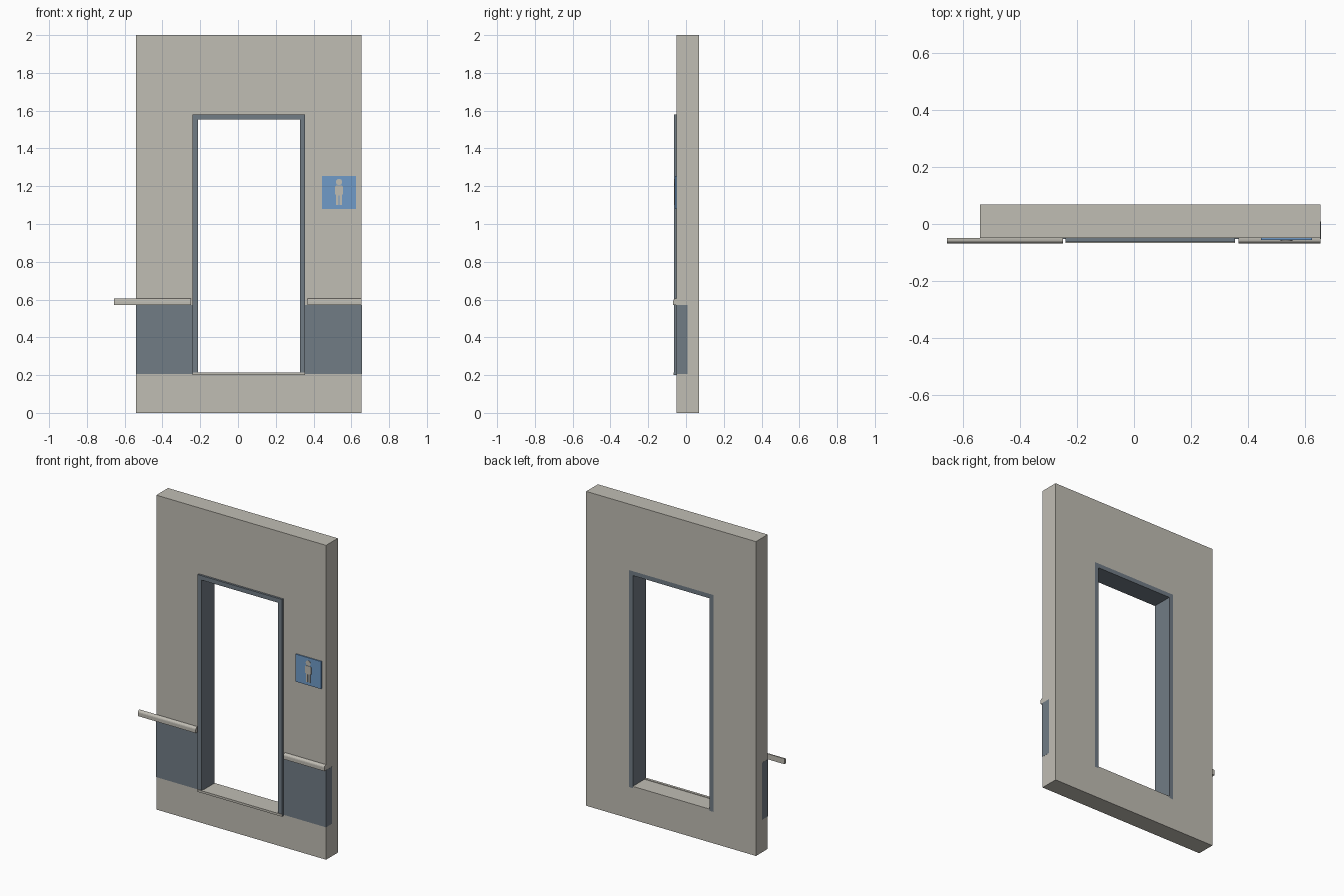
import bpy, bmesh, math

cube = bpy.data.objects.get("Cube")
if cube:
    bpy.data.objects.remove(cube, do_unlink=True)


def material(name, rgb):
    m = bpy.data.materials.new(name)
    m.use_nodes = True
    m.diffuse_color = (*rgb, 1)
    m.node_tree.nodes["Principled BSDF"].inputs["Base Color"].default_value = (*rgb, 1)
    return m


STONE = material("warm grey", (0.53, 0.51, 0.455))
STEEL = material("slate grey", (0.165, 0.2, 0.235))
BLUE = material("sign blue", (0.16, 0.33, 0.58))


def finish(name, bm, mat):
    bmesh.ops.recalc_face_normals(bm, faces=bm.faces)
    mesh = bpy.data.meshes.new(name)
    bm.to_mesh(mesh)
    bm.free()
    mesh.materials.append(mat)
    ob = bpy.data.objects.new(name, mesh)
    bpy.context.collection.objects.link(ob)
    return ob


def extrude(name, points, axis, a, b, mat):
    """Extrude a closed outline along axis 0 (outline in y,z) or 1 (outline in x,z)."""
    bm = bmesh.new()
    ends = []
    for d in (a, b):
        ends.append([bm.verts.new((d, u, v) if axis == 0 else (u, d, v)) for u, v in points])
        bm.faces.new(ends[-1])
    for i in range(len(points)):
        j = (i + 1) % len(points)
        bm.faces.new((ends[0][i], ends[0][j], ends[1][j], ends[1][i]))
    return finish(name, bm, mat)


def rect(x0, x1, z0, z1):
    return [(x0, z0), (x1, z0), (x1, z1), (x0, z1)]


def box(name, x0, x1, y0, y1, z0, z1, mat):
    return extrude(name, rect(x0, x1, z0, z1), 1, y0, y1, mat)


# Main dimensions
LEFT, RIGHT = -0.54, 0.655
FRONT, BACK = -0.05, 0.068
DOOR_L, DOOR_R, SILL, HEAD = -0.24, 0.355, 0.2, 1.58
JAMB = 0.028

# Wall with a doorway: outer and inner outlines joined into a ring
bm = bmesh.new()
loops = []
for y in (FRONT, BACK):
    for outline in (rect(LEFT, RIGHT, 0, 2), rect(DOOR_L, DOOR_R, SILL, HEAD)):
        loops.append([bm.verts.new((x, y, z)) for x, z in outline])
for p, q in ((0, 1), (2, 3), (0, 2), (1, 3)):
    for i in range(4):
        j = (i + 1) % 4
        bm.faces.new((loops[p][i], loops[p][j], loops[q][j], loops[q][i]))
finish("wall", bm, STONE)

# Door frame: jambs and head in one outline
extrude("door_frame", [
    (DOOR_L, SILL), (DOOR_L + JAMB, SILL), (DOOR_L + JAMB, HEAD - JAMB),
    (DOOR_R - JAMB, HEAD - JAMB), (DOOR_R - JAMB, SILL), (DOOR_R, SILL),
    (DOOR_R, HEAD), (DOOR_L, HEAD)], 1, -0.063, BACK, STEEL)

# Threshold and its front nosing
box("threshold", DOOR_L + JAMB, DOOR_R - JAMB, FRONT, BACK, SILL, 0.211, STONE)
box("threshold_nosing", DOOR_L, DOOR_R, -0.067, FRONT, SILL, 0.214, STONE)

# Wainscot panels wrapping the wall ends
box("right_panel", LEFT - 0.001, DOOR_L, FRONT - 0.002, 0.008, 0.207, 0.57, STEEL)
box("left_panel", DOOR_R, RIGHT + 0.001, FRONT - 0.002, 0.008, 0.207, 0.57, STEEL)

# Rails with a rounded upper front edge
rail = [(FRONT, 0.57), (-0.068, 0.57)]
for k in range(5):
    t = k * math.pi / 8
    rail.append((-0.054 - 0.014 * math.cos(t), 0.591 + 0.014 * math.sin(t)))
rail.append((FRONT, 0.605))
extrude("right_rail", rail, 0, -0.657, -0.25, STONE)
extrude("left_rail", rail, 0, 0.367, RIGHT, STONE)

# Sign plate with a simple standing figure
box("sign_plate", 0.445, 0.625, -0.057, FRONT, 1.08, 1.255, BLUE)
CX = 0.535
half = [(0.003, 1.15), (0.003, 1.1), (0.015, 1.1), (0.015, 1.155),
        (0.021, 1.155), (0.021, 1.198), (0.016, 1.203)]
body = [(CX + x, z) for x, z in half] + [(CX - x, z) for x, z in reversed(half)]
extrude("sign_figure_body", body, 1, -0.06, -0.056, STONE)
head = [(CX + 0.017 * math.cos(k * math.pi / 8), 1.222 + 0.017 * math.sin(k * math.pi / 8))
        for k in range(16)]
extrude("sign_figure_head", head, 1, -0.06, -0.056, STONE)
